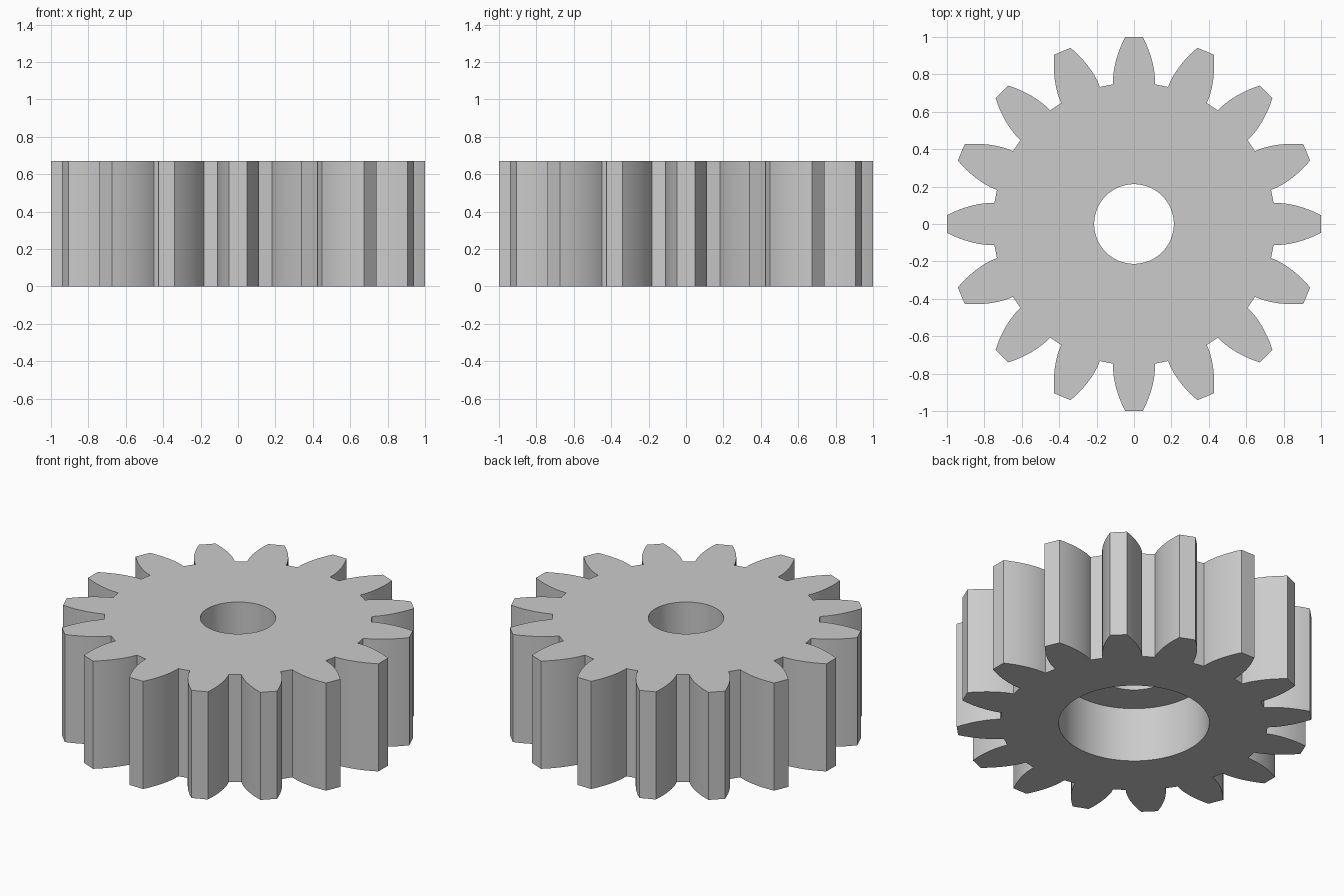
import bpy, bmesh, math

TEETH, HEIGHT = 16, 0.67
ROOT_R, TIP_R = 0.755, 1.001
ROOT_HALF, TIP_HALF = math.radians(8.53), math.radians(2.7)
FLANK_STEPS = 8

cube = bpy.data.objects.get("Cube")
if cube:
    bpy.data.objects.remove(cube, do_unlink=True)

grey = bpy.data.materials.new("light grey")
grey.use_nodes = True
colour = (0.6, 0.6, 0.6, 1)
grey.diffuse_color = colour
grey.node_tree.nodes["Principled BSDF"].inputs["Base Color"].default_value = colour


def flank():
    """Curved tooth flank as (radius, half angle), root to tip."""
    for i in range(FLANK_STEPS + 1):
        u = i / FLANK_STEPS
        yield (ROOT_R + (TIP_R - ROOT_R) * u,
               ROOT_HALF + (TIP_HALF - ROOT_HALF) * u ** 1.4)


def gear_outline():
    side = list(flank())
    tooth = [(r, -a) for r, a in side] + [(r, a) for r, a in reversed(side)]
    for k in range(TEETH):
        turn = 2 * math.pi * k / TEETH
        for r, a in tooth:
            yield r * math.cos(turn + a), r * math.sin(turn + a), 0


# Toothed body: outline extruded upwards
bm = bmesh.new()
base = bm.faces.new([bm.verts.new(p) for p in gear_outline()])
top = bmesh.ops.extrude_face_region(bm, geom=[base])["geom"]
bmesh.ops.translate(bm, vec=(0, 0, HEIGHT),
                    verts=[v for v in top if isinstance(v, bmesh.types.BMVert)])
bmesh.ops.recalc_face_normals(bm, faces=bm.faces)
mesh = bpy.data.meshes.new("gear")
bm.to_mesh(mesh)
bm.free()
gear = bpy.data.objects.new("gear", mesh)
bpy.context.collection.objects.link(gear)
mesh.materials.append(grey)


def cut_hole(name, radius, bottom, top):
    bpy.ops.mesh.primitive_cylinder_add(vertices=96, radius=radius, depth=top - bottom,
                                        location=(0, 0, (top + bottom) / 2))
    cutter = bpy.context.object
    cutter.name = name
    cutter.data.materials.append(grey)
    cutter.hide_render = True
    bpy.context.view_layer.objects.active = gear
    mod = gear.modifiers.new(name, "BOOLEAN")
    mod.operation, mod.solver, mod.object = "DIFFERENCE", "EXACT", cutter
    bpy.ops.object.modifier_apply(modifier=name)
    bpy.data.objects.remove(cutter, do_unlink=True)


# Shaft bore, and the wider recess underneath
cut_hole("shaft_bore", 0.213, -0.1, HEIGHT + 0.1)
cut_hole("bottom_recess", 0.425, -0.1, 0.34)

# Smooth flanks and hole walls, sharp corners
bpy.ops.object.select_all(action="DESELECT")
gear.select_set(True)
bpy.context.view_layer.objects.active = gear
bpy.ops.object.shade_smooth_by_angle(angle=math.radians(25))
